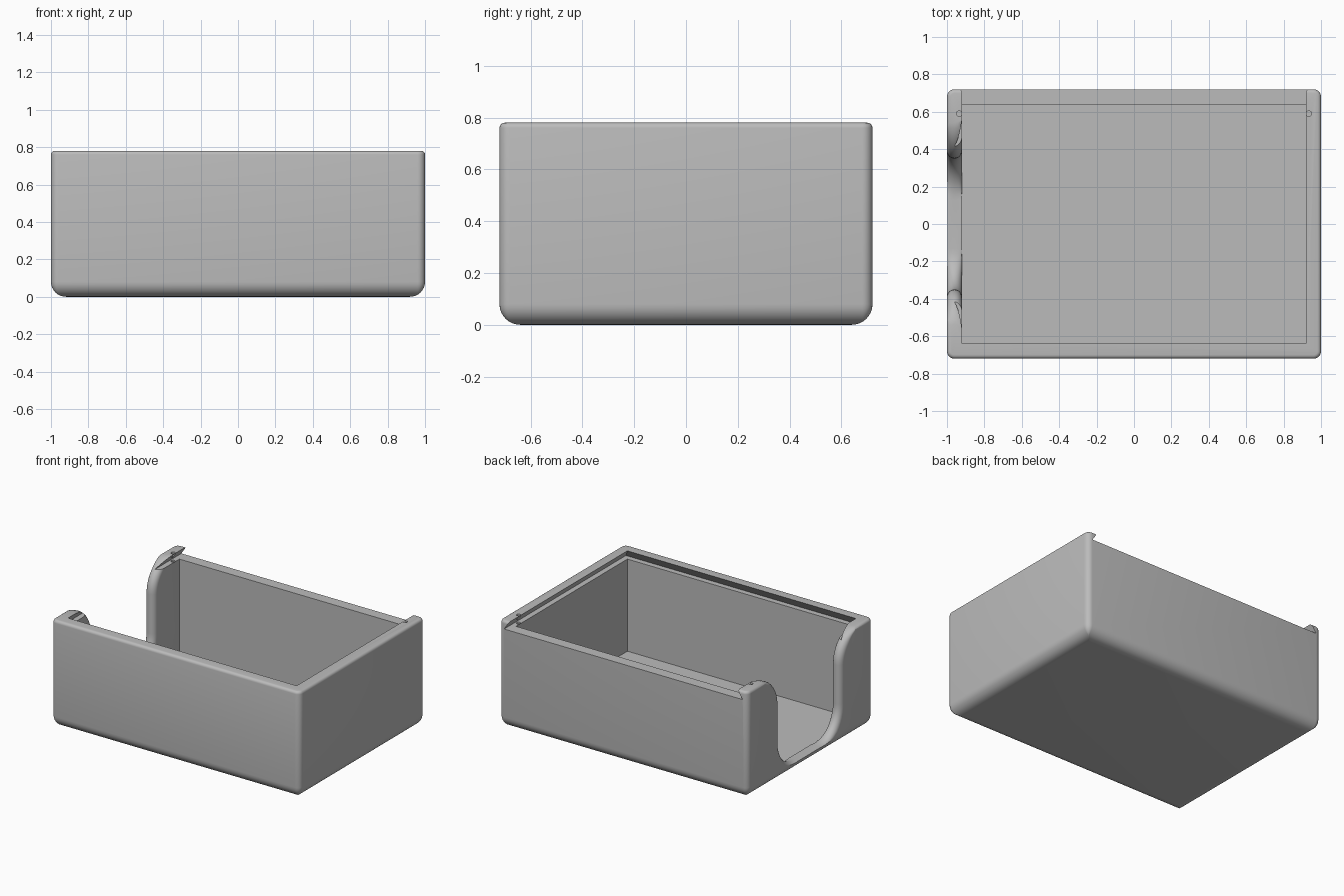
import bpy, bmesh
from math import sin, cos, pi, sqrt

if "Cube" in bpy.data.objects:
    bpy.data.objects.remove(bpy.data.objects["Cube"], do_unlink=True)

HX, HY, TOP = 1.0, 0.72, 0.78      # outer half sizes and height
WALL, FLOOR, LEDGE = 0.08, 0.05, 0.72

grey = bpy.data.materials.new("plain grey")
grey.use_nodes = True
grey.diffuse_color = (0.5, 0.5, 0.5, 1)
grey.node_tree.nodes["Principled BSDF"].inputs["Base Color"].default_value = (0.5, 0.5, 0.5, 1)


def loft(name, rings):
    """Skin equal-length rings of points and cap both ends."""
    bm = bmesh.new()
    rows = [[bm.verts.new(p) for p in ring] for ring in rings]
    n = len(rows[0])
    for a, b in zip(rows, rows[1:]):
        for i in range(n):
            j = (i + 1) % n
            bm.faces.new((a[i], a[j], b[j], b[i]))
    bm.faces.new(rows[0][::-1])
    bm.faces.new(rows[-1])
    bmesh.ops.recalc_face_normals(bm, faces=bm.faces)
    mesh = bpy.data.meshes.new(name)
    bm.to_mesh(mesh)
    bm.free()
    mesh.materials.append(grey)
    obj = bpy.data.objects.new(name, mesh)
    bpy.context.collection.objects.link(obj)
    return obj


def rect(x0, x1, y0, y1, z):
    return [(x0, y0, z), (x1, y0, z), (x1, y1, z), (x0, y1, z)]


def rounded_rect(inset, z, steps=6):
    r = max(0.04 - inset, 0.002)
    cx, cy = HX - inset - r, HY - inset - r
    ring = []
    for q, (sx, sy) in enumerate([(1, 1), (-1, 1), (-1, -1), (1, -1)]):
        for k in range(steps + 1):
            a = (q + k / steps) * pi / 2
            ring.append((sx * cx + r * cos(a), sy * cy + r * sin(a), z))
    return ring


def cut(target, cutter):
    cutter.hide_render = True
    mod = target.modifiers.new("cut", 'BOOLEAN')
    mod.operation, mod.solver, mod.object = 'DIFFERENCE', 'EXACT', cutter
    bpy.context.view_layer.objects.active = target
    bpy.ops.object.modifier_apply(modifier=mod.name)
    bpy.data.objects.remove(cutter, do_unlink=True)


# Outer body: large fillet at the bottom, small one at the top
angles = [k / 8 * pi / 2 for k in range(9)]
levels = [(0.08 * (1 - sin(a)), 0.08 * (1 - cos(a))) for a in angles]
levels += [(0.02 * (1 - cos(a)), TOP - 0.02 * (1 - sin(a))) for a in angles[::2]]
box = loft("open_box", [rounded_rect(i, z) for i, z in levels])

# Cavity
ix, iy = HX - WALL, HY - WALL
cut(box, loft("cavity_cutter", [rect(-ix, ix, -iy, iy, z) for z in (FLOOR, 1)]))

# Dovetail lid channel, open through the back wall
under = 0.04
cut(box, loft("lid_channel_cutter", [
    rect(-ix - under, ix + under, -iy - under, 1, LEDGE),
    rect(-ix, ix, -iy, 1, TOP),
    rect(-ix, ix, -iy, 1, 1)]))

# Small catch holes near the open end of the channel
for side in (-1, 1):
    cut(box, loft("catch_cutter", [
        [(side * 0.935 + 0.015 * cos(k * pi / 8), 0.59 + 0.015 * sin(k * pi / 8), z)
         for k in range(16)] for z in (LEDGE - 0.01, 1)]))


# Finger opening in one end wall, with bullnosed edges
def opening_ring(x):
    r, mid, low = 0.22, 0.35, 0.06
    nose = WALL / 2
    d = min(abs(x + HX - nose), nose)
    o = nose - sqrt(nose * nose - d * d)
    half = []
    for k in range(13):                     # lower curve
        t = k / 12
        a = (t - 1) * pi / 2
        grow = r + o * min(1, 2 * t)
        half.append((mid - r + grow * cos(a), low + r + grow * sin(a)))
    for k in range(13):                     # upper flare
        t = k / 12
        a = pi - t * pi / 2
        shrink = r - o * min(1, 2 * (1 - t))
        half.append((mid + r + shrink * cos(a), TOP + 0.003 - r + shrink * sin(a)))
    half.append((mid + r, 1))
    return [(x, y, z) for y, z in half] + [(x, -y, z) for y, z in half[::-1]]


stations = [-1.1] + [-0.96 - 0.04 * cos(k / 12 * pi) for k in range(13)] + [-0.88]
cut(box, loft("finger_opening_cutter", [opening_ring(x) for x in stations]))

# Smooth fillets, sharp edges kept
bpy.ops.object.select_all(action='DESELECT')
box.select_set(True)
bpy.context.view_layer.objects.active = box
bpy.ops.object.shade_smooth_by_angle(angle=pi / 6)
